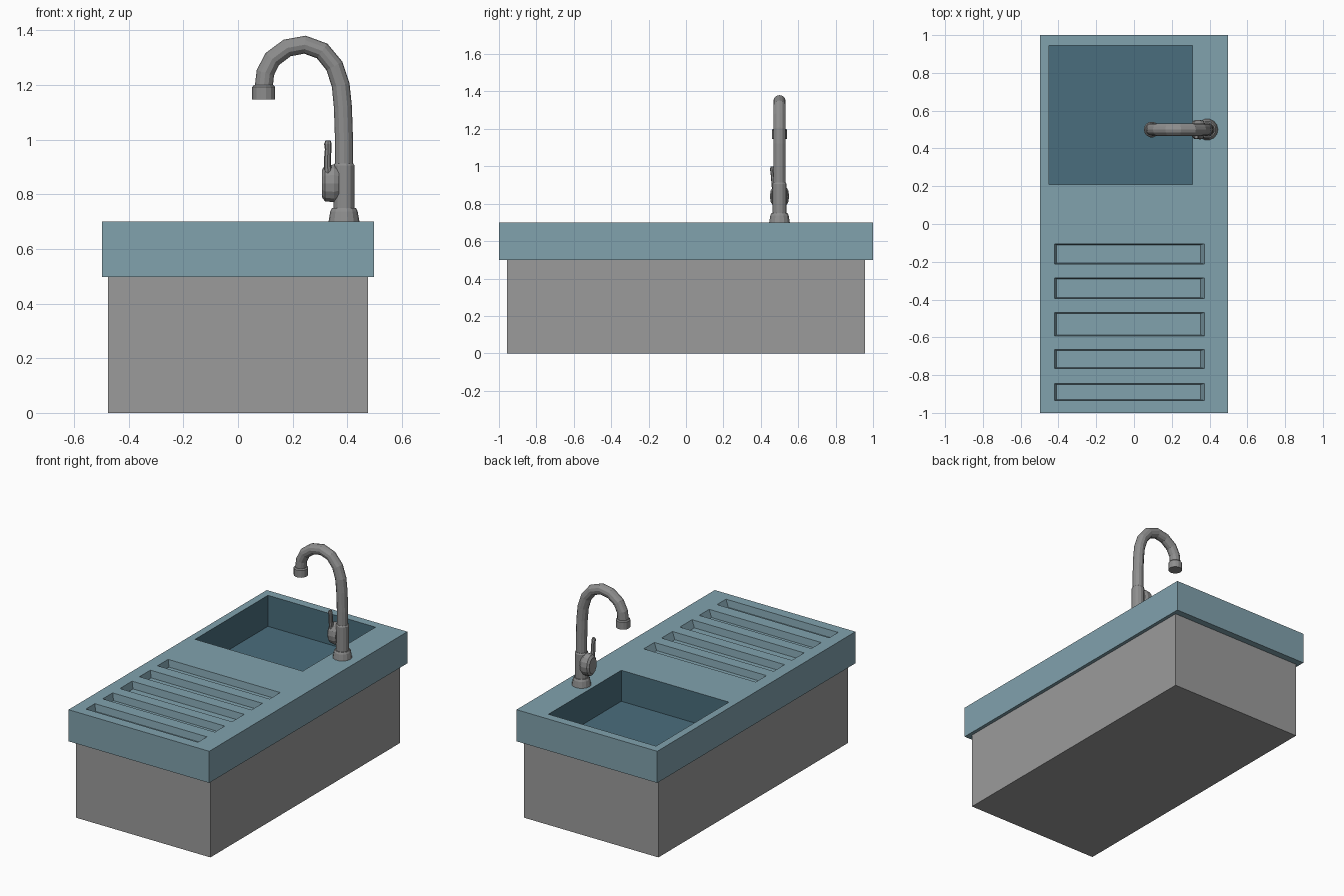
import bpy, bmesh, math
from mathutils import Vector

if "Cube" in bpy.data.objects:
    bpy.data.objects.remove(bpy.data.objects["Cube"])


def mat(name, rgb):
    m = bpy.data.materials.new(name)
    m.diffuse_color = (*rgb, 1)
    m.use_nodes = True
    m.node_tree.nodes["Principled BSDF"].inputs["Base Color"].default_value = m.diffuse_color
    return m


BLUE = mat("counter blue", (0.22, 0.36, 0.42))
DEEP = mat("basin dark blue", (0.068, 0.155, 0.205))
GREY = mat("cabinet grey", (0.33, 0.33, 0.33))
METAL = mat("tap grey", (0.27, 0.27, 0.27))


def finish(name, bm, *mats):
    bmesh.ops.recalc_face_normals(bm, faces=bm.faces)
    me = bpy.data.meshes.new(name)
    bm.to_mesh(me)
    bm.free()
    for m in mats:
        me.materials.append(m)
    ob = bpy.data.objects.new(name, me)
    bpy.context.collection.objects.link(ob)
    return ob


def add_box(bm, x0, x1, y0, y1, z0, z1, taper=(0, 0, 0)):
    """Box; taper insets the bottom (left, right, front/back)."""
    l, r, t = taper
    lo = [(x0 + l, y0 + t), (x1 - r, y0 + t), (x1 - r, y1 - t), (x0 + l, y1 - t)]
    hi = [(x0, y0), (x1, y0), (x1, y1), (x0, y1)]
    a = [bm.verts.new((*p, z0)) for p in lo]
    b = [bm.verts.new((*p, z1)) for p in hi]
    bm.faces.new(a[::-1])
    bm.faces.new(b)
    for i in range(4):
        j = (i + 1) % 4
        bm.faces.new((a[i], a[j], b[j], b[i]))


def loft(bm, rings):
    rings = [[bm.verts.new(p) for p in r] for r in rings]
    n = len(rings[0])
    for a, b in zip(rings, rings[1:]):
        for i in range(n):
            j = (i + 1) % n
            bm.faces.new((a[i], a[j], b[j], b[i]))
    bm.faces.new(rings[0][::-1])
    bm.faces.new(rings[-1])


def lathe(name, cx, cy, profile, n=14):
    bm = bmesh.new()
    loft(bm, [[(cx + r * math.cos(math.tau * i / n), cy + r * math.sin(math.tau * i / n), z)
               for i in range(n)] for r, z in profile])
    return finish(name, bm, METAL)


# cabinet
bm = bmesh.new()
add_box(bm, -0.475, 0.475, -0.957, 0.957, 0, 0.5)
finish("cabinet", bm, GREY)

# countertop, with the basin and drainer slots cut out
bm = bmesh.new()
add_box(bm, -0.497, 0.497, -1, 1, 0.498, 0.7)
counter = finish("countertop", bm, BLUE, DEEP)
bm = bmesh.new()
add_box(bm, -0.45, 0.31, 0.21, 0.945, 0.502, 0.8)
SLOTS = [(-0.217, -0.1), (-0.4, -0.28), (-0.597, -0.464), (-0.77, -0.66), (-0.94, -0.84)]
for y0, y1 in SLOTS:
    add_box(bm, -0.43, 0.392, y0, y1, 0.655, 0.7 + 0.045, (0.02, 0.04, 0.01))
cutter = finish("basin_and_slot_cutter", bm, BLUE)
cutter.hide_render = True
mod = counter.modifiers.new("cut", 'BOOLEAN')
mod.operation = 'DIFFERENCE'
mod.solver = 'EXACT'
mod.object = cutter
bpy.context.view_layer.objects.active = counter
bpy.ops.object.modifier_apply(modifier="cut")
bpy.data.objects.remove(cutter)

# faces inside the basin take the darker colour
for p in counter.data.polygons:
    c = p.center
    inside = -0.46 < c.x < 0.32 and 0.2 < c.y < 0.95 and 0.5 < c.z < 0.699
    p.material_index = 1 if inside else 0

# tap base and column
TX, TY = 0.388, 0.5
lathe("tap_base", TX, TY, [(0.057, 0.698), (0.05, 0.738), (0.044, 0.75)])
lathe("tap_column", TX, TY, [(0.039, 0.745), (0.039, 0.905), (0.034, 0.913)])

# swan neck swept along a path in the xz plane
path = [(0.388, 0.9), (0.388, 1.0), (0.384, 1.12), (0.376, 1.2), (0.353, 1.27), (0.308, 1.325),
        (0.245, 1.348), (0.18, 1.336), (0.125, 1.295), (0.1, 1.245), (0.094, 1.19)]
pts = [Vector((x, TY, z)) for x, z in path]
Y = Vector((0, 1, 0))
rings = []
for i, p in enumerate(pts):
    t = (pts[min(i + 1, len(pts) - 1)] - pts[max(i - 1, 0)]).normalized()
    s = Y.cross(t)
    rings.append([p + 0.033 * (s * math.cos(math.tau * k / 12) + Y * math.sin(math.tau * k / 12))
                  for k in range(12)])
bm = bmesh.new()
loft(bm, rings)
finish("tap_neck", bm, METAL)
lathe("tap_nozzle", 0.094, TY, [(0.042, 1.147), (0.042, 1.193), (0.036, 1.2)])

# oval handle knob on the basin side of the column
bm = bmesh.new()
loft(bm, [[(x, TY + 0.052 * s * math.cos(math.tau * i / 14), 0.84 + 0.071 * s * math.sin(math.tau * i / 14))
           for i in range(14)] for x, s in [(0.37, 0.85), (0.352, 1), (0.318, 0.94), (0.307, 0.72)]])
finish("handle_knob", bm, METAL)

# lever rising from the knob: centre x, y, z and half sizes
bm = bmesh.new()
stations = [(0.33, 0.478, 0.87, 0.014, 0.018), (0.327, 0.47, 0.92, 0.013, 0.014),
            (0.33, 0.464, 0.965, 0.012, 0.012), (0.329, 0.461, 0.985, 0.014, 0.012),
            (0.33, 0.46, 0.998, 0.009, 0.008)]
loft(bm, [[(x + a * math.cos(math.tau * i / 8), y + b * math.sin(math.tau * i / 8), z)
           for i in range(8)] for x, y, z, a, b in stations])
finish("handle_lever", bm, METAL)
